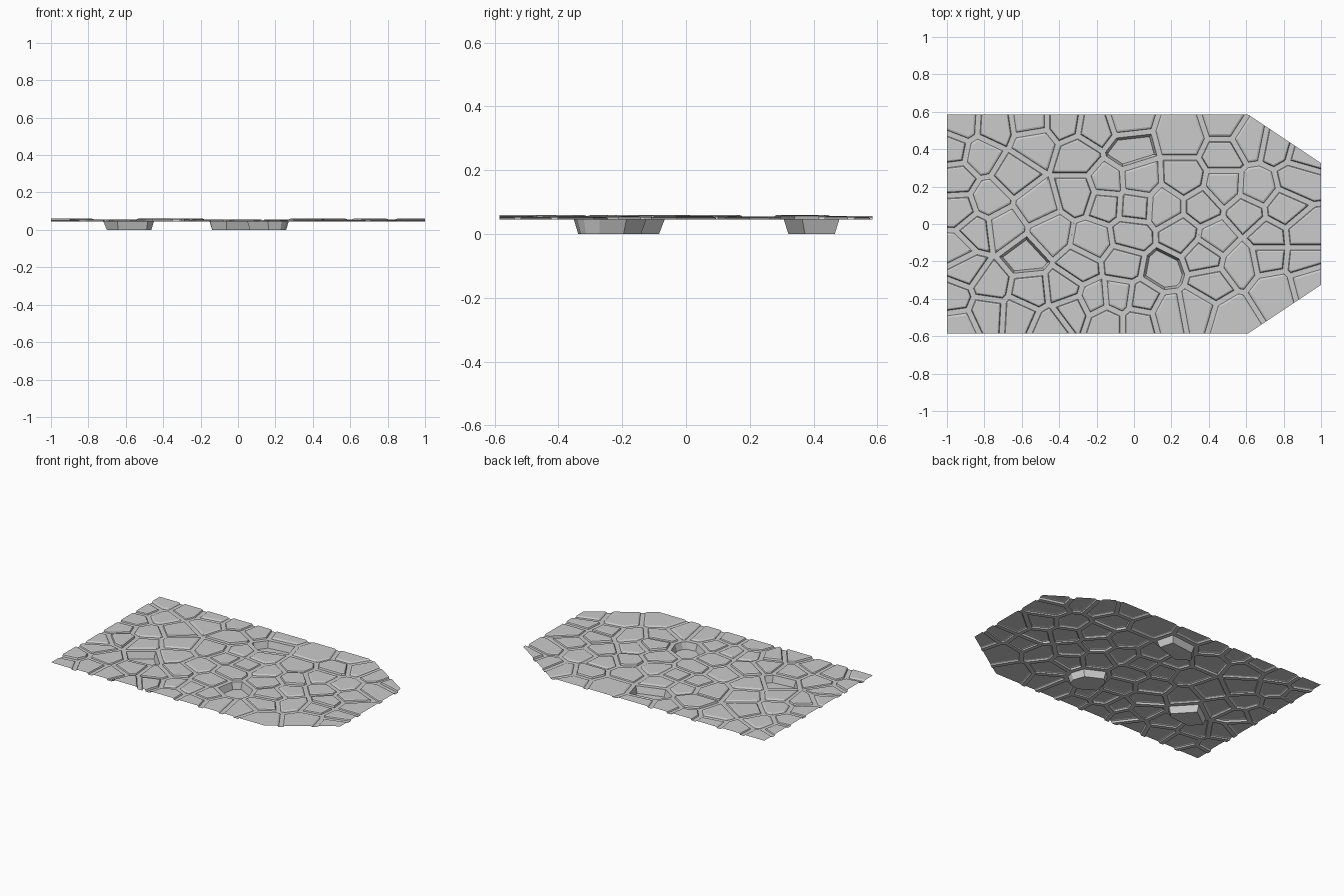
import bpy, random
from mathutils import Vector

if "Cube" in bpy.data.objects:
    bpy.data.objects.remove(bpy.data.objects["Cube"])

random.seed(4)
OUTLINE = [Vector(p) for p in ((-1, -.585), (.61, -.585), (1, -.325),
                               (1, .325), (.61, .585), (-1, .585))]
MORTAR_Z = 0.045

# Stone centres, in hundredths of a unit
CENTRES = [(-92, 53), (-75, 52), (-55, 55), (-38, 55), (-20, 52), (-5, 57), (27, 47), (48, 54),
           (62, 45), (77, 42), (91, 38),
           (-97, 40), (-82, 37), (-53, 43), (-30, 36), (-3, 39), (48, 37),
           (-95, 24), (-64, 26), (-14, 22), (2, 23), (27, 24), (48, 20), (66, 19), (87, 24),
           (-94, 7), (-77, 13), (-52, 10), (-30, 16), (-15, 11), (0, 10), (17, 9), (36, 9),
           (60, 6), (80, 8),
           (-85, -4), (-69, -2), (-45, -5), (-22, -9), (-2, -6), (25, -5), (44, -8), (72, -7),
           (91, -5),
           (-95, -14), (-58, -17), (-90, -24), (-29, -23), (-6, -21), (15, -25), (38, -17),
           (57, -21), (72, -18), (91, -20),
           (-96, -40), (-77, -33), (-56, -37), (-37, -35), (-21, -40), (-9, -39), (5, -41),
           (41, -33), (75, -35), (94, -30),
           (-94, -54), (-79, -47), (-61, -48), (-45, -55), (-33, -46), (-15, -52), (3, -52),
           (18, -48), (34, -45), (51, -50)]
SUNKEN = {(-3, 39), (-58, -17), (15, -25)}
seeds = [Vector(c) / 100 for c in CENTRES]


def clip(poly, n, c):
    """Keep the part of a polygon where p.n <= c."""
    out = []
    for a, b in zip(poly, poly[1:] + poly[:1]):
        da, db = a.dot(n) - c, b.dot(n) - c
        if da <= 0:
            out.append(a)
        if da * db < 0:
            out.append(a.lerp(b, da / (da - db)))
    return out


def cell(i, inset):
    """Voronoi cell of a stone, shrunk away from its neighbours."""
    poly = OUTLINE
    for j, s in enumerate(seeds):
        if j != i:
            n = (s - seeds[i]).normalized()
            poly = clip(poly, n, n.dot((s + seeds[i]) / 2) - inset)
    return poly


def on_border(a, b):
    """True when an edge lies on the outline of the floor."""
    for p, q in zip(OUTLINE, OUTLINE[1:] + OUTLINE[:1]):
        n = (q - p).normalized().orthogonal()
        if abs((a - p).dot(n)) < 1e-5 and abs((b - p).dot(n)) < 1e-5:
            return True
    return False


class Part:
    def __init__(self, name):
        self.name, self.verts, self.faces = name, [], []

    def face(self, pts):
        clean = [p for k, p in enumerate(pts) if (p - pts[k - 1]).length > 1e-5]
        if len(clean) > 2:
            n = len(self.verts)
            self.verts += clean
            self.faces.append(range(n, n + len(clean)))

    def ring(self, outer, zo, inner, zi):
        near = [min(inner, key=lambda q: (q - p).length) for p in outer]
        for k in range(len(outer)):
            m = (k + 1) % len(outer)
            if not on_border(outer[k], outer[m]):
                self.face([outer[k].to_3d() + Vector((0, 0, zo)),
                           outer[m].to_3d() + Vector((0, 0, zo)),
                           near[m].to_3d() + Vector((0, 0, zi)),
                           near[k].to_3d() + Vector((0, 0, zi))])

    def cap(self, poly, z):
        self.face([Vector((p.x, p.y, z)) for p in poly])

    def build(self):
        mesh = bpy.data.meshes.new(self.name)
        mesh.from_pydata(self.verts, [], self.faces)
        bpy.context.collection.objects.link(bpy.data.objects.new(self.name, mesh))


mortar, stones, pits = Part("mortar"), Part("paving_stones"), Part("sunken_stones")
for i, c in enumerate(CENTRES):
    outer, base = cell(i, 0), cell(i, .014)
    # mortar joint around each stone
    mortar.ring(outer, MORTAR_Z, base, MORTAR_Z)
    if c in SUNKEN:
        # sloping walls down to a dropped stone
        floor = cell(i, .027)
        pits.ring(base, MORTAR_Z, floor, 0)
        pits.cap(floor, 0)
    else:
        # raised stone with a chamfered rim
        top = random.choice((.053, .054, .055, .056, .060))
        shoulder, crown = cell(i, .018), cell(i, .025)
        stones.ring(base, MORTAR_Z, shoulder, top - .003)
        stones.ring(shoulder, top - .003, crown, top)
        stones.cap(crown, top)
for part in (mortar, stones, pits):
    part.build()
